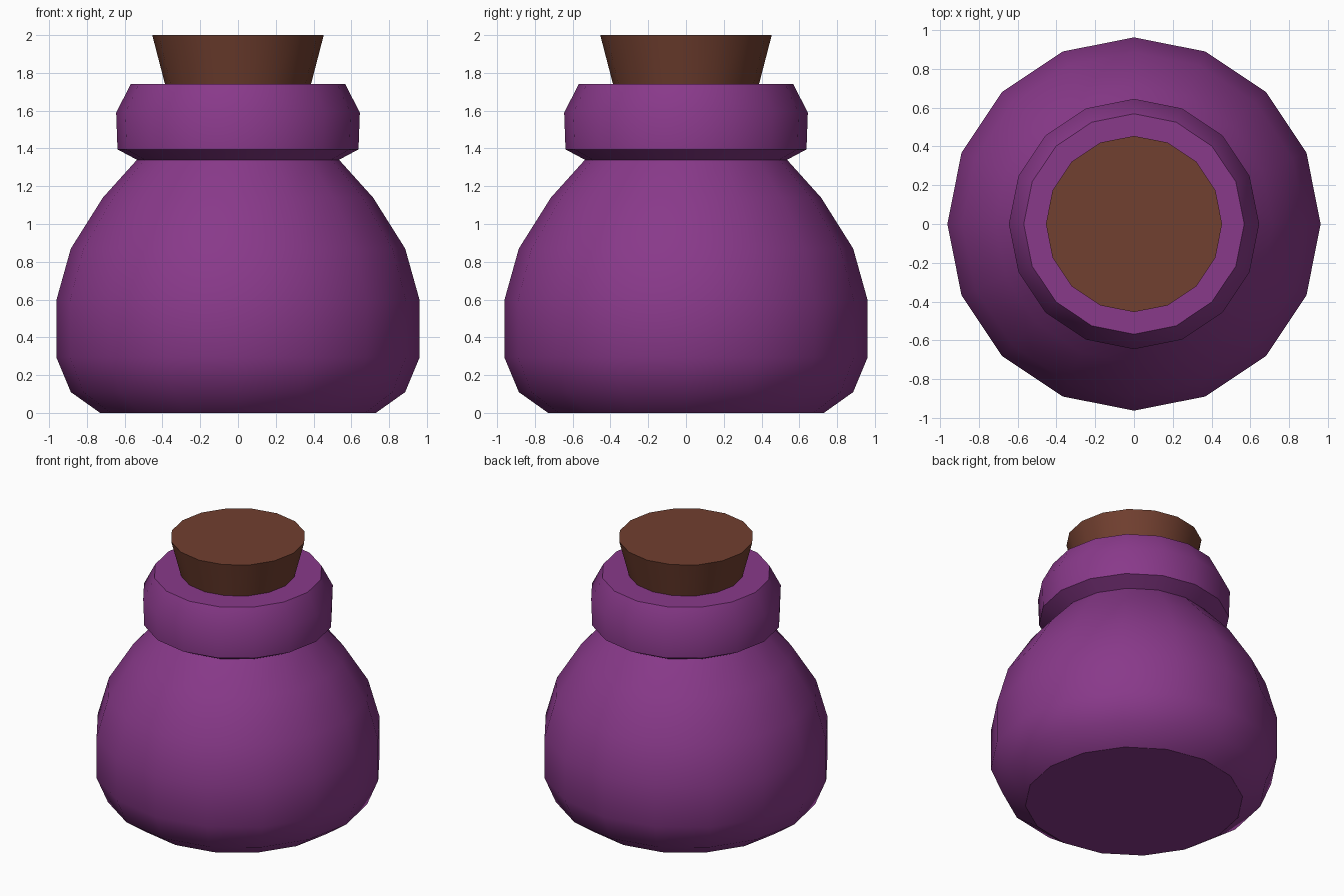
import bpy
import math

SIDES = 16

cube = bpy.data.objects.get("Cube")
if cube:
    bpy.data.objects.remove(cube, do_unlink=True)


def make_material(name, color):
    mat = bpy.data.materials.new(name)
    mat.use_nodes = True
    mat.diffuse_color = color
    mat.node_tree.nodes["Principled BSDF"].inputs["Base Color"].default_value = color
    return mat


def lathe(name, profile, mat):
    """Turn a (radius, height) profile around z and close both ends."""
    verts, faces = [], []
    for r, z in profile:
        for i in range(SIDES):
            a = math.tau * i / SIDES
            verts.append((r * math.cos(a), r * math.sin(a), z))
    for ring in range(len(profile) - 1):
        low, high = ring * SIDES, (ring + 1) * SIDES
        for i in range(SIDES):
            j = (i + 1) % SIDES
            faces.append((low + i, low + j, high + j, high + i))
    faces.append(tuple(reversed(range(SIDES))))
    faces.append(tuple(range(len(verts) - SIDES, len(verts))))

    mesh = bpy.data.meshes.new(name)
    mesh.from_pydata(verts, [], faces)
    mesh.materials.append(mat)
    obj = bpy.data.objects.new(name, mesh)
    bpy.context.collection.objects.link(obj)

    # Smooth sides with crisp rims
    bpy.ops.object.select_all(action="DESELECT")
    obj.select_set(True)
    bpy.context.view_layer.objects.active = obj
    bpy.ops.object.shade_smooth_by_angle(angle=math.radians(34))
    return obj


purple = make_material("purple_glass", (0.25, 0.041, 0.255, 1))
brown = make_material("brown_cork", (0.165, 0.05, 0.029, 1))

# Round bottle with a collar around its mouth
lathe("bottle", [
    (0.73, 0), (0.885, 0.11), (0.962, 0.295), (0.962, 0.595),
    (0.885, 0.87), (0.715, 1.14), (0.535, 1.34),
    (0.638, 1.395), (0.645, 1.59), (0.568, 1.74),
], purple)

# Tapered stopper, slightly sunk into the mouth
lathe("cork", [(0.376, 1.7), (0.454, 2)], brown)
